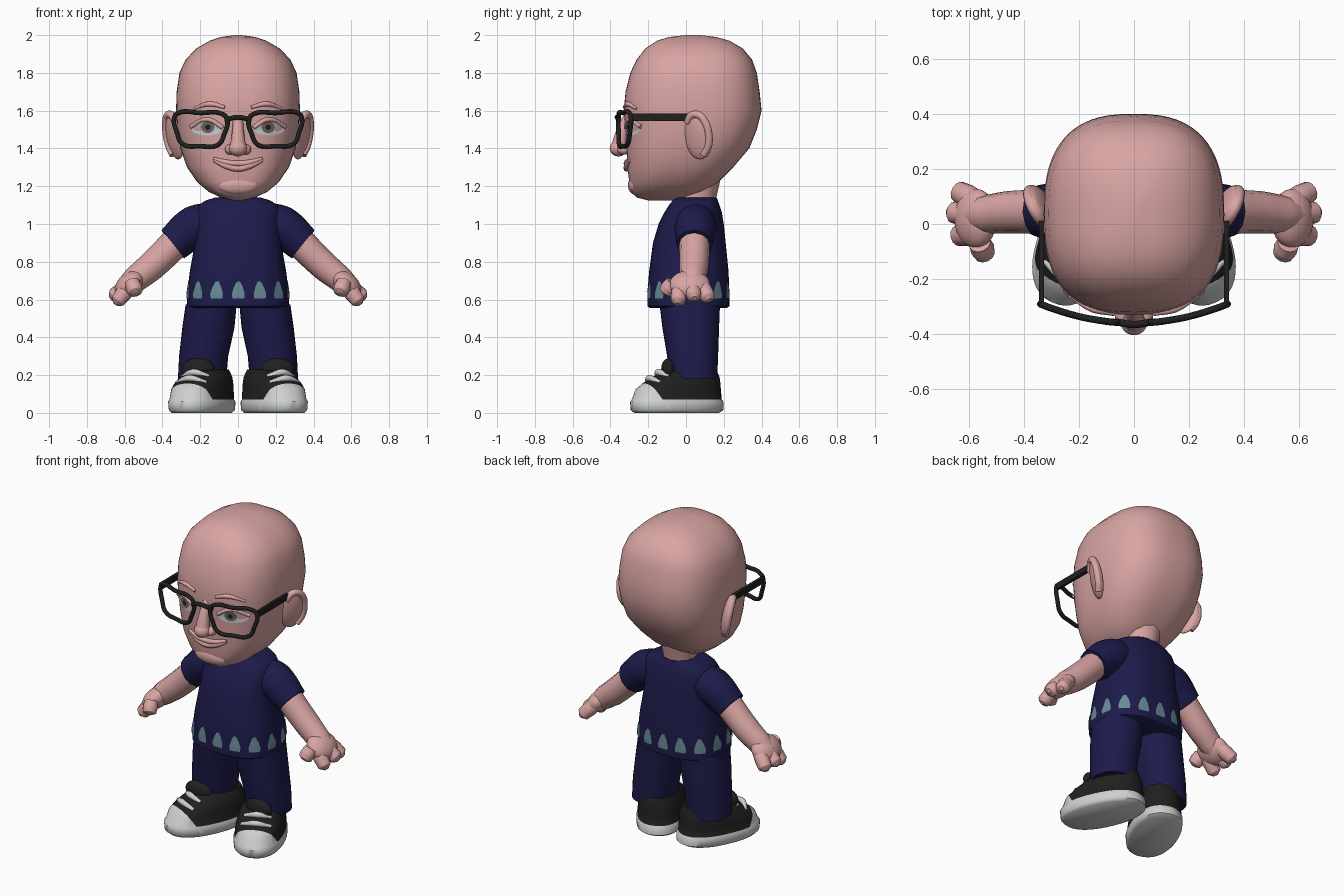
import bpy, bmesh, math
from mathutils import Matrix, Vector

cube = bpy.data.objects.get("Cube")
if cube:
    bpy.data.objects.remove(cube, do_unlink=True)


def material(name, red, green, blue):
    mat = bpy.data.materials.new(name)
    mat.use_nodes = True
    mat.diffuse_color = (red, green, blue, 1)
    bsdf = mat.node_tree.nodes["Principled BSDF"]
    bsdf.inputs["Base Color"].default_value = (red, green, blue, 1)
    bsdf.inputs["Roughness"].default_value = 0.8
    return mat


SKIN = material("skin", .69, .375, .365)
NAVY = material("navy_cloth", .012, .011, .07)
TEAL = material("teal_print", .14, .26, .31)
BLACK = material("black", .014, .014, .014)
WHITE = material("white", .62, .63, .63)
EYE = material("eye_white", .54, .62, .63)
IRIS = material("iris_brown", .17, .12, .12)


def finish(name, bm, mats, smooth=True):
    """Turn a bmesh into a shaded, linked object."""
    bmesh.ops.recalc_face_normals(bm, faces=bm.faces)
    mesh = bpy.data.meshes.new(name)
    bm.to_mesh(mesh)
    bm.free()
    for mat in mats:
        mesh.materials.append(mat)
    obj = bpy.data.objects.new(name, mesh)
    bpy.context.collection.objects.link(obj)
    if smooth:
        bpy.ops.object.select_all(action="DESELECT")
        obj.select_set(True)
        bpy.context.view_layer.objects.active = obj
        bpy.ops.object.shade_smooth_by_angle(angle=math.radians(50))


def section(rings, z):
    """Interpolate a ring (z, half width, front y, back y)."""
    for low, high in zip(rings, rings[1:]):
        if z <= high[0]:
            t = (z - low[0]) / (high[0] - low[0])
            return [a + (b - a) * t for a, b in zip(low, high)]


def on_ring(ring, angle, power, grow=0):
    """Point on a rounded-square ring; angle zero faces the front."""
    z, half, front, back = ring[:4]
    centre = ring[4] if len(ring) > 4 else 0
    s, c = math.sin(angle), math.cos(angle)
    x = math.copysign(abs(s) ** (2 / power), s) * (half + grow)
    y = math.copysign(abs(c) ** (2 / power), c) * ((back - front) / 2 + grow)
    return Vector((centre + x, (front + back) / 2 - y, z))


def loft_mesh(rings, power, sides=48):
    bm = bmesh.new()
    loops = [[bm.verts.new(on_ring(r, math.tau * i / sides, power)) for i in range(sides)] for r in rings]
    for low, high in zip(loops, loops[1:]):
        for i in range(sides):
            j = (i + 1) % sides
            bm.faces.new((low[i], low[j], high[j], high[i]))
    bm.faces.new(loops[0])
    bm.faces.new(loops[-1])
    return bm


def tube(name, points, radii, mat, cyclic=False):
    """Smooth round tube through the points with a radius at each."""
    curve = bpy.data.curves.new(name, "CURVE")
    curve.dimensions = "3D"
    curve.bevel_depth = 1
    curve.bevel_resolution = 4
    curve.resolution_u = 8
    curve.use_fill_caps = True
    spline = curve.splines.new("BEZIER")
    spline.bezier_points.add(len(points) - 1)
    spline.use_cyclic_u = cyclic
    for i, (knot, point) in enumerate(zip(spline.bezier_points, points)):
        knot.co = point
        knot.radius = radii[i] if isinstance(radii, (list, tuple)) else radii
        knot.handle_left_type = knot.handle_right_type = "AUTO"
    curve.materials.append(mat)
    obj = bpy.data.objects.new(name, curve)
    bpy.context.collection.objects.link(obj)


def ball(name, centre, size, mat, tilt=Matrix()):
    bm = bmesh.new()
    place = Matrix.Translation(centre) @ tilt @ Matrix.Diagonal((*size, 1))
    bmesh.ops.create_uvsphere(bm, u_segments=24, v_segments=16, radius=1, matrix=place)
    finish(name, bm, [mat])


# Head and neck
HEAD = [(1.125, .03, -.2, -.05), (1.14, .09, -.26, .02), (1.17, .155, -.29, .1), (1.22, .215, -.3, .17),
        (1.3, .27, -.31, .25), (1.4, .305, -.315, .335), (1.5, .322, -.32, .375), (1.6, .328, -.33, .4),
        (1.7, .325, -.32, .39), (1.8, .31, -.295, .375), (1.87, .278, -.262, .35), (1.93, .22, -.215, .3),
        (1.97, .15, -.155, .23), (1.99, .09, -.09, .16), (2, .02, 0, .08)]
ROUND = 2.6
finish("head", loft_mesh(HEAD, ROUND, 64), [SKIN])
tube("neck", [(0, .055, 1.05), (0, .06, 1.14), (0, .075, 1.28)], [.095, .1, .115], SKIN)


def on_face(x, z, lift=0):
    """Point on the front of the head."""
    _, half, front, back = section(HEAD, z)
    depth = (1 - abs(x / half) ** ROUND) ** (1 / ROUND)
    return Vector((x, (front + back) / 2 - depth * (back - front) / 2 - lift, z))


def face_plate(name, x, z, wide, high, mat, lift):
    """Thin disc that follows the face."""
    bm = bmesh.new()
    hub = bm.verts.new(on_face(x, z, lift))
    rim = []
    for i in range(24):
        a = math.tau * i / 24
        rim.append(bm.verts.new(on_face(x + wide * math.cos(a), z + high * math.sin(a), lift)))
    for i in range(24):
        bm.faces.new((hub, rim[i - 1], rim[i]))
    finish(name, bm, [mat])


# Nose, mouth and chin
tube("nose_bridge", [(0, -.3, 1.58), (0, -.335, 1.5), (0, -.355, 1.41)], [.025, .03, .042], SKIN)
ball("nose_tip", (0, -.358, 1.4), (.048, .046, .042), SKIN)
ball("chin", (0, -.27, 1.205), (.11, .037, .05), SKIN)
for name, drop, thick in (("upper_lip", 0, .015), ("lower_lip", .026, .017)):
    path = [on_face(x, 1.32 + 1.6 * x * x - drop * (1 - abs(x) * 5), .004) for x in (-.13, -.06, 0, .06, .13)]
    tube(name, path, [thick / 2, thick, thick, thick, thick / 2], SKIN)

# Shirt with a printed band of small trees
SHIRT = [(.555, .255, -.19, .215), (.565, .27, -.205, .23), (.63, .27, -.205, .23), (.75, .255, -.195, .225),
         (.9, .228, -.175, .21), (1, .222, -.145, .2), (1.06, .225, -.115, .19), (1.1, .21, -.09, .177),
         (1.125, .17, -.07, .168), (1.14, .12, -.055, .162)]
SQUARE = 2.5
finish("shirt", loft_mesh(SHIRT, SQUARE), [NAVY])
steps = [math.tau * i / 720 for i in range(721)]
hem = [on_ring(section(SHIRT, .65), a, SQUARE) for a in steps]
length = [0]
for a, b in zip(hem, hem[1:]):
    length.append(length[-1] + (b - a).length)


def angle_at(distance):
    distance %= length[-1]
    return steps[next(i for i, d in enumerate(length) if d >= distance)]


bm = bmesh.new()
for mark in range(14):
    middle = length[-1] * mark / 14
    rows = []
    for z, half in ((.605, .03), (.63, .034), (.665, .023), (.695, .009)):
        ring = section(SHIRT, z)
        rows.append([bm.verts.new(on_ring(ring, angle_at(middle + half * k), SQUARE, .004)) for k in (-1, 0, 1)])
    for low, high in zip(rows, rows[1:]):
        for k in (0, 1):
            bm.faces.new((low[k], low[k + 1], high[k + 1], high[k]))
finish("shirt_print", bm, [TEAL])

# Paired parts
LEG = [(.18, .128, -.085, .165, .19), (.3, .13, -.1, .17, .182), (.45, .138, -.125, .175, .157),
       (.575, .135, -.14, .18, .142)]
SHOE = [(0, .13, -.29, .18), (.015, .144, -.308, .205), (.06, .147, -.312, .205), (.07, .141, -.302, .195),
        (.125, .138, -.28, .19), (.16, .132, -.235, .187), (.19, .122, -.18, .183), (.23, .1, -.12, .165)]


def glasses_y(x):
    return -.36 + .6 * x * x


for side, s in (("left", 1), ("right", -1)):
    # Trouser leg
    bm = loft_mesh([(*r[:4], r[4] * s) for r in LEG], 2.2, 32)
    finish(side + "_trouser_leg", bm, [NAVY])

    # Shoe with white sole and toe cap, turned outward
    turn = Matrix.Translation((.17 * s, 0, 0)) @ Matrix.Rotation(s * math.radians(24), 4, "Z")
    bm = loft_mesh(SHOE, 2.3)
    cap_edge, cap_slope = Vector((0, -.19, .07)), Vector((0, 1, .6))
    bmesh.ops.bisect_plane(bm, geom=bm.verts[:] + bm.edges[:] + bm.faces[:],
                           plane_co=cap_edge, plane_no=cap_slope)
    for face in bm.faces:
        c = face.calc_center_median()
        face.material_index = int(c.z < .069 or (c - cap_edge).dot(cap_slope) < 0)
    bmesh.ops.transform(bm, matrix=turn, verts=bm.verts)
    finish(side + "_shoe", bm, [BLACK, WHITE])
    ball(side + "_shoe_tongue", turn @ Vector((0, -.1, .23)), (.088, .04, .06), BLACK)
    for y, z, half in ((-.21, .183, .085), (-.158, .215, .075)):
        path = [turn @ Vector((half * k, y + .025 * abs(k), z - .025 * abs(k))) for k in (-1, 0, 1)]
        tube(side + "_shoe_lace", path, [.012, .018, .012], WHITE)

    # Sleeve, arm and hand
    def arm_part(name, points, radii, mat):
        tube(side + name, [(x * s, y, z) for x, y, z in points], radii, mat)

    arm_part("_sleeve", [(.1, .055, 1.025), (.23, .05, .985), (.345, .045, .893)], [.095, .112, .096], NAVY)
    arm_part("_arm", [(.32, .045, .91), (.46, .042, .775), (.54, .035, .71), (.6, .03, .66)],
             [.082, .077, .07, .055], SKIN)
    ball(side + "_palm", (.575 * s, .02, .68), (.09, .108, .06), SKIN,
         Matrix.Rotation(s * math.radians(42), 4, "Y"))
    for tip in ((.65, .125, .595), (.675, .045, .605), (.65, -.045, .575), (.54, -.115, .63)):
        end = Vector(tip)
        root = Vector((.56, tip[1] * .6, .69))
        arm_part("_finger", [root, root.lerp(end, .5), root.lerp(end, .85), end], [.04, .044, .039, .014], SKIN)

    # Ear with raised rim
    tilt = Matrix.Rotation(s * math.radians(-28), 4, "Z") @ Matrix.Rotation(s * math.radians(10), 4, "Y")
    place = Matrix.Translation((.335 * s, .065, 1.47)) @ tilt
    ball(side + "_ear", place.translation, (.03, .083, .13), SKIN, tilt)
    path = [place @ Vector((.012 * s, .07 * math.sin(a), .115 * math.cos(a)))
            for a in (-.9, -.3, .3, .9, 1.5, 2.1, 2.7)]
    tube(side + "_ear_rim", path, .02, SKIN)

    # Eye, lid, brow and nostril
    face_plate(side + "_eye", .165 * s, 1.505, .082, .037, EYE, .004)
    face_plate(side + "_iris", .16 * s, 1.512, .035, .031, IRIS, .007)
    face_plate(side + "_pupil", .16 * s, 1.512, .014, .014, BLACK, .009)
    tube(side + "_eyelid", [on_face(x * s, z) for x, z in ((.08, 1.51), (.16, 1.553), (.25, 1.515))], .012, SKIN)
    tube(side + "_brow", [on_face(x * s, z) for x, z in ((.07, 1.618), (.15, 1.635), (.235, 1.61))],
         [.009, .014, .007], SKIN)
    ball(side + "_nostril", (.04 * s, -.33, 1.395), (.03, .035, .028), SKIN)

    # Glasses rim and temple
    outline = ((.06, 1.56), (.09, 1.585), (.2, 1.588), (.31, 1.59), (.335, 1.57), (.322, 1.48),
               (.295, 1.425), (.2, 1.412), (.105, 1.42), (.075, 1.47))
    tube(side + "_glasses_rim", [(x * s, glasses_y(x), z) for x, z in outline], .0125, BLACK, True)
    bm = bmesh.new()
    bmesh.ops.create_cube(bm, size=1, matrix=Matrix.Translation((.336 * s, -.142, 1.565))
                          @ Matrix.Diagonal((.018, .305, .038, 1)))
    finish(side + "_glasses_temple", bm, [BLACK], False)

tube("glasses_bridge", [(-.07, -.355, 1.55), (0, -.365, 1.565), (.07, -.355, 1.55)], .013, BLACK)
